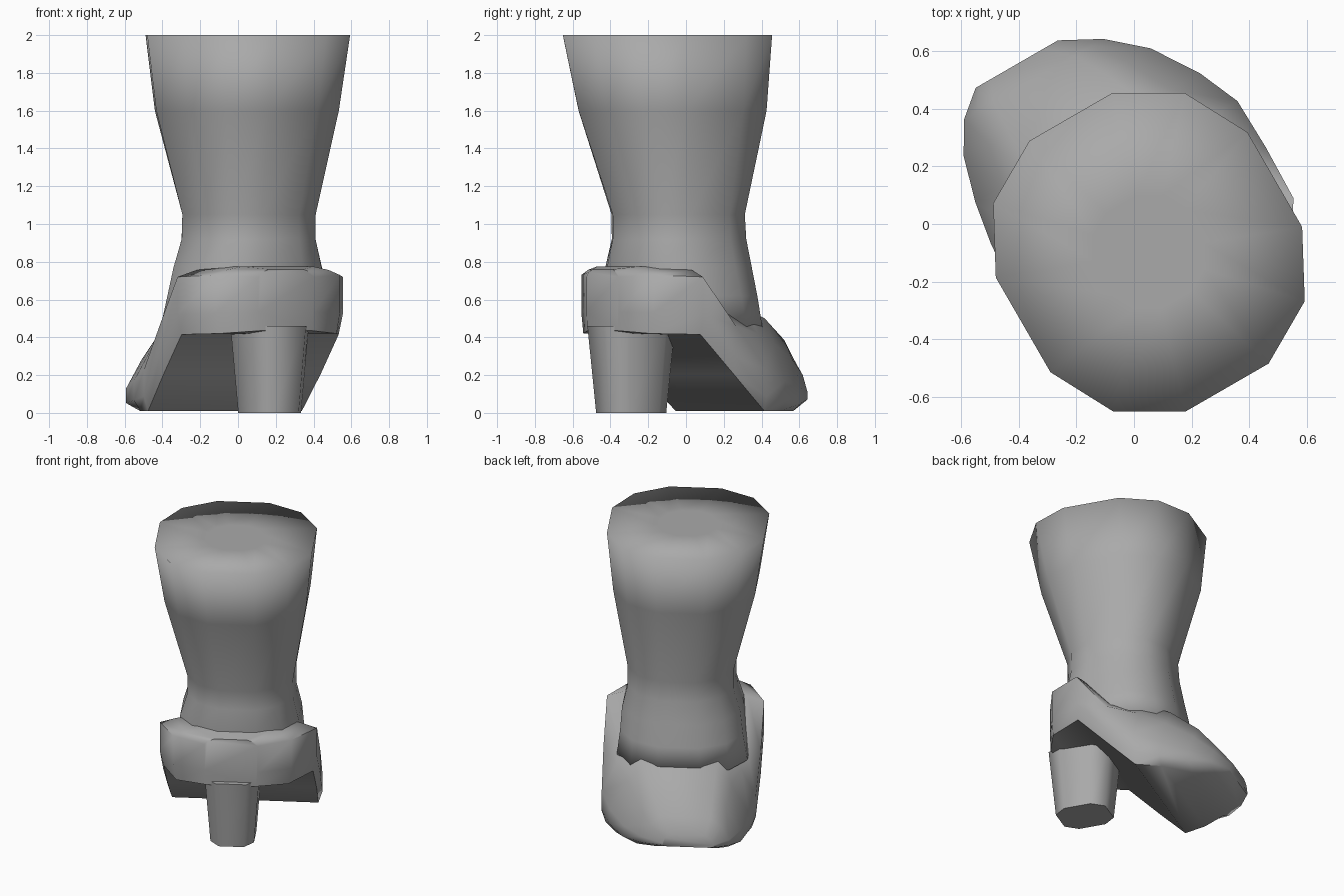
import bpy, bmesh, math
from mathutils import Matrix

cube = bpy.data.objects.get("Cube")
if cube:
    bpy.data.objects.remove(cube, do_unlink=True)

grey = bpy.data.materials.new("plain grey")
grey.use_nodes = True
colour = (0.4, 0.4, 0.4, 1)
grey.diffuse_color = colour
grey.node_tree.nodes["Principled BSDF"].inputs["Base Color"].default_value = colour

# the boot is modelled with its toe along +y, then turned
TURN = Matrix.Rotation(math.radians(30), 4, "Z")


def loft(name, rings, angle):
    """Skin a list of equal-length point rings and cap both ends."""
    bm = bmesh.new()
    loops = [[bm.verts.new(p) for p in ring] for ring in rings]
    n = len(loops[0])
    for a, b in zip(loops, loops[1:]):
        for i in range(n):
            j = (i + 1) % n
            bm.faces.new((a[i], a[j], b[j], b[i]))
    bm.faces.new(loops[0][::-1])
    bm.faces.new(loops[-1])
    bmesh.ops.recalc_face_normals(bm, faces=bm.faces)
    bm.transform(TURN)
    mesh = bpy.data.meshes.new(name)
    bm.to_mesh(mesh)
    bm.free()
    mesh.materials.append(grey)
    obj = bpy.data.objects.new(name, mesh)
    bpy.context.collection.objects.link(obj)
    bpy.ops.object.select_all(action="DESELECT")
    obj.select_set(True)
    bpy.context.view_layer.objects.active = obj
    bpy.ops.object.shade_smooth_by_angle(angle=math.radians(angle))
    return obj


# twelve-sided outline of the leg, mirrored from one quarter
quarter = [(1, .35), (.76, .77), (.33, 1)]
outline = quarter + [(-x, y) for x, y in quarter[::-1]]
outline += [(-x, -y) for x, y in outline]


def leg_ring(z, cx, cy, hx, hy):
    return [(cx + x * hx, cy + y * hy, z) for x, y in outline]


# shaft: instep, waisted ankle, flared calf and a softly shaded flat top
shaft = [(.45, .015, -.01, .42, .37), (.62, .02, -.03, .395, .365),
         (.77, .025, -.06, .38, .365), (.92, .03, -.06, .34, .34),
         (1.05, .03, -.065, .34, .335), (1.6, .005, -.085, .455, .487),
         (2, -.004, -.111, .505, .543), (2, -.004, -.111, .18, .19)]
loft("boot_shaft", [leg_ring(*r) for r in shaft], 120)


# foot sections: y, centre, width, sole width, sole z, band top z,
# top width, top z
def foot_ring(y, cx, w, sole_w, sole, band, top_w, top):
    half = [(sole_w, sole), (w, sole + (band - sole) * .35), (w, band),
            (top_w, band + (top - band) * .6), (top_w * .7, top)]
    pts = half + [(-x, z) for x, z in half[::-1]]
    return [(cx + x, y, z) for x, z in pts]


foot = [(-.51, 0, .17, .16, .435, .72, .15, .76),
        (-.42, 0, .38, .36, .42, .73, .31, .775),
        (-.2, .02, .505, .48, .415, .72, .40, .775),
        (0, .025, .505, .48, .205, .46, .41, .56),
        (.19, .03, .495, .47, .01, .23, .40, .55),
        (.34, .01, .45, .41, .01, .17, .335, .5),
        (.5, -.02, .375, .29, .01, .13, .28, .385),
        (.61, -.05, .28, .2, .05, .11, .23, .26),
        (.685, -.075, .165, .14, .085, .105, .15, .17)]
loft("foot", [foot_ring(*r) for r in foot], 60)

# heel block: chamfered column widening upwards
corner = [(.14, .09), (.08, .168)]
block = corner + [(-x, y) for x, y in corner[::-1]]
block += [(-x, -y) for x, y in block]
loft("heel", [[(x * s, y * s - .335, z) for x, y in block]
              for z, s in ((0, 1), (.46, 1.25))], 70)
